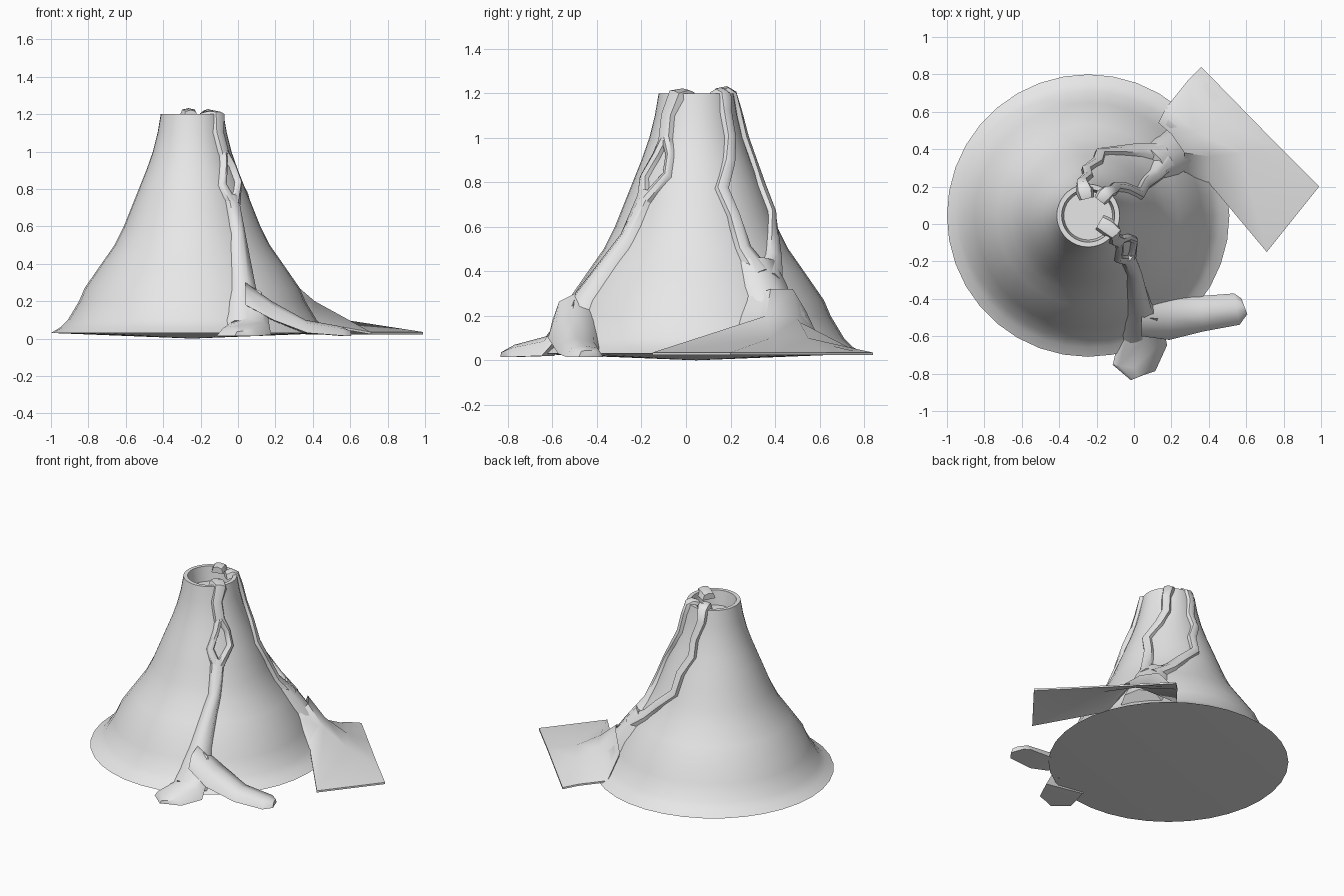
import bpy, bmesh, math
from mathutils import Vector

if "Cube" in bpy.data.objects:
    bpy.data.objects.remove(bpy.data.objects["Cube"])

CX, CY = -0.245, 0.045
# outer profile of the cone: (radius, height)
PROFILE = [(.755, .03), (.705, .06), (.665, .10), (.605, .20), (.575, .27), (.485, .40),
           (.415, .50), (.365, .60), (.325, .70), (.285, .80), (.245, .90), (.21, 1.0),
           (.185, 1.1), (.168, 1.2)]

grey = bpy.data.materials.new("stone grey")
grey.diffuse_color = (.8, .8, .8, 1)
grey.use_nodes = True
grey.node_tree.nodes["Principled BSDF"].inputs["Base Color"].default_value = grey.diffuse_color


def make(name, verts, faces, angle=40):
    me = bpy.data.meshes.new(name)
    me.from_pydata(verts, [], faces)
    bm = bmesh.new()
    bm.from_mesh(me)
    bmesh.ops.recalc_face_normals(bm, faces=bm.faces)
    bm.to_mesh(me)
    bm.free()
    me.materials.append(grey)
    ob = bpy.data.objects.new(name, me)
    bpy.context.collection.objects.link(ob)
    bpy.ops.object.select_all(action='DESELECT')
    ob.select_set(True)
    bpy.context.view_layer.objects.active = ob
    bpy.ops.object.shade_smooth_by_angle(angle=math.radians(angle))
    return ob


def radius(z):
    for (r0, z0), (r1, z1) in zip(PROFILE, PROFILE[1:]):
        if z <= z1:
            return r0 + (r1 - r0) * (z - z0) / (z1 - z0)
    return PROFILE[-1][0]


def on(deg, z, hw, h=.028):
    """Stream station lying on the slope."""
    a = math.radians(deg)
    r = radius(z)
    slope = (radius(min(z + .05, 1.2)) - radius(max(z - .05, .03))) / .1
    n = Vector((math.cos(a), math.sin(a), -slope)).normalized()
    return Vector((CX + r * math.cos(a), CY + r * math.sin(a), z)), n, hw, h


def lip(deg, r, z, hw, tilt=0):
    """Stream station on top of the crater rim."""
    a = math.radians(deg)
    n = Vector((math.cos(a) * tilt, math.sin(a) * tilt, 1)).normalized()
    return Vector((CX + r * math.cos(a), CY + r * math.sin(a), z)), n, hw, .022


def flat(x, y, z, hw, h):
    return Vector((x, y, z)), Vector((0, 0, 1)), hw, h


def stream(name, stations, sink=.02):
    """Rounded ridge swept through stations."""
    verts, faces, k = [], [], 5
    for i, (p, n, hw, h) in enumerate(stations):
        t = stations[min(i + 1, len(stations) - 1)][0] - stations[max(i - 1, 0)][0]
        side = t.cross(n).normalized()
        for u, v in ((-1, -sink), (-.7, h * .65), (0, h), (.7, h * .65), (1, -sink)):
            q = p + side * (u * hw) + n * v
            q.z = max(q.z, .015)
            verts.append(q)
    for i in range(len(stations) - 1):
        for j in range(k):
            a, b = i * k + j, i * k + (j + 1) % k
            faces.append((a, b, b + k, a + k))
    faces += [tuple(range(k)), tuple(range(len(verts) - k, len(verts)))]
    return make(name, verts, faces, 50)


# cone with crater, turned from the profile
SEG = 36
rings = PROFILE + [(.142, 1.2), (.13, 1.1)]
verts = [(CX + r * math.cos(2 * math.pi * s / SEG), CY + r * math.sin(2 * math.pi * s / SEG), z)
         for r, z in rings for s in range(SEG)]
faces = [(i * SEG + s, i * SEG + (s + 1) % SEG, (i + 1) * SEG + (s + 1) % SEG, (i + 1) * SEG + s)
         for i in range(len(rings) - 1) for s in range(SEG)]
faces.append(tuple(range((len(rings) - 1) * SEG, len(rings) * SEG)))
verts.append((CX, CY, 0))
faces += [(len(verts) - 1, (s + 1) % SEG, s) for s in range(SEG)]
make("volcano_cone", verts, faces)

# front flow: rim, split round a gap, trunk
stream("front_flow_top", [lip(-30, .07, 1.19, .045), lip(-30, .12, 1.20, .05),
                          lip(-33, .17, 1.195, .045, .8), on(-42, 1.1, .04),
                          on(-39, .98, .04)])
stream("front_flow_left", [on(-40, 1.0, .03), on(-46, .92, .025), on(-55, .82, .028),
                           on(-48, .72, .035)])
stream("front_flow_right", [on(-38, 1.0, .03), on(-29, .92, .022), on(-28, .83, .025),
                            on(-44, .72, .035)])
stream("front_flow_trunk", [on(-46, .76, .05), on(-51, .55, .045, .04), on(-61, .27, .075, .05),
                            on(-63, .13, .11, .06), on(-65, .06, .12, .05)])
# front flow fork on the ground
stream("front_fork_left", [flat(.06, -.50, .20, .09, .08), flat(.05, -.62, .04, .13, .07),
                           flat(.0, -.77, .03, .115, .04), flat(.02, -.82, .03, .04, .01)])
stream("front_fork_right", [flat(.04, -.50, .20, .10, .10), flat(.18, -.50, .12, .12, .08),
                            flat(.36, -.48, .05, .095, .05), flat(.55, -.455, .035, .085, .03),
                            flat(.59, -.44, .035, .045, .01)])

# back flow: two branches from the rim
stream("back_flow_near", [lip(52, .10, 1.19, .035), lip(52, .14, 1.205, .045),
                          lip(50, .17, 1.19, .04, .8), on(46, 1.12, .034), on(46, 1.0, .034),
                          on(36, .89, .034), on(23, .77, .038), on(29, .65, .035),
                          on(31, .5, .045), on(35, .38, .07, .05)])
stream("back_flow_far", [lip(95, .09, 1.20, .04), lip(98, .14, 1.21, .05),
                         lip(100, .17, 1.19, .04, .8), on(100, 1.12, .035), on(90, 1.0, .032),
                         on(92, .9, .032), on(80, .78, .035), on(79, .66, .035),
                         on(62, .55, .04), on(52, .46, .05), on(40, .36, .07, .05)])
stream("back_flow_trunk", [on(38, .44, .10, .04), on(37, .33, .12, .05), on(36, .22, .125, .07),
                           on(35, .10, .14, .08)])

# back flow apron: broad sheet spreading over the ground
rows = [[(.13, .54, .22), (.20, .48, .32), (.27, .38, .32), (.27, .27, .28)],
        [(.17, .62, .05), (.32, .50, .19), (.41, .36, .20), (.40, .22, .09)],
        [(.29, .77, .05), (.45, .55, .10), (.57, .38, .10), (.71, -.15, .035)],
        [(.36, .84, .035), (.57, .625, .035), (.78, .41, .035), (.99, .20, .035)]]
verts = [p for row in rows for p in row]
faces = [(i * 4 + j, i * 4 + j + 1, i * 4 + j + 5, i * 4 + j + 4)
         for i in range(3) for j in range(3)]
n = len(verts)
verts += [(x, y, z - .012) for x, y, z in verts]
faces += [tuple(v + n for v in reversed(f)) for f in faces]
edge = [0, 1, 2, 3, 7, 11, 15, 14, 13, 12, 8, 4]
faces += [(a, b, b + n, a + n) for a, b in zip(edge, edge[1:] + edge[:1])]
make("back_flow_apron", verts, faces, 50)
